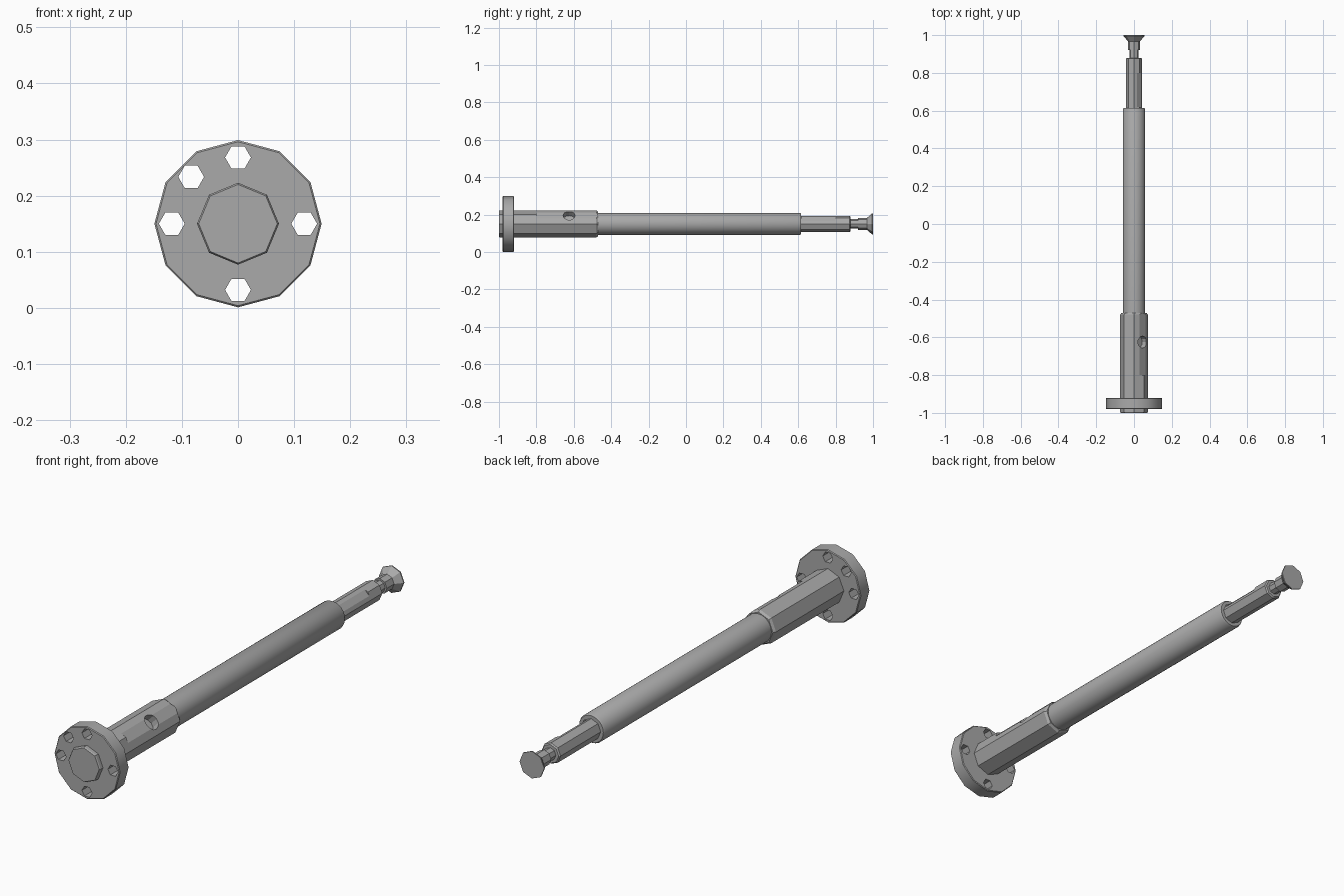
import bpy, bmesh, math
from mathutils import Vector, Matrix

if "Cube" in bpy.data.objects:
    bpy.data.objects.remove(bpy.data.objects["Cube"])

AXIS_Z = 0.15

steel = bpy.data.materials.new("grey_steel")
steel.use_nodes = True
colour = (0.4, 0.4, 0.4, 1)
steel.diffuse_color = colour
steel.node_tree.nodes["Principled BSDF"].inputs["Base Color"].default_value = colour


def add_object(name, bm):
    bmesh.ops.recalc_face_normals(bm, faces=bm.faces)
    mesh = bpy.data.meshes.new(name)
    bm.to_mesh(mesh)
    bm.free()
    mesh.materials.append(steel)
    obj = bpy.data.objects.new(name, mesh)
    bpy.context.collection.objects.link(obj)
    return obj


def turned(name, profile, sides):
    """Solid of rings (y, radius) around the shaft axis, one vertex at the top."""
    bm = bmesh.new()
    rings = []
    for y, r in profile:
        angles = [math.tau * i / sides for i in range(sides)]
        rings.append([bm.verts.new((r * math.sin(a), y, AXIS_Z + r * math.cos(a))) for a in angles])
    for a, b in zip(rings, rings[1:]):
        for i in range(sides):
            j = (i + 1) % sides
            bm.faces.new((a[i], a[j], b[j], b[i]))
    bm.faces.new(rings[0])
    bm.faces.new(rings[-1])
    return add_object(name, bm)


def cylinder_cutter(name, centre, direction, radius, depth, sides):
    bm = bmesh.new()
    turn = Vector(direction).to_track_quat("Z", "Y").to_matrix().to_4x4()
    bmesh.ops.create_cone(bm, cap_ends=True, segments=sides, radius1=radius, radius2=radius,
                          depth=depth, matrix=Matrix.Translation(centre) @ turn)
    return add_object(name, bm)


def flat_cutter(name, y0, y1, distance, angle):
    """Box that leaves a flat at the given distance from the axis."""
    bm = bmesh.new()
    size = 0.2
    out = distance + size / 2
    place = Matrix.Translation((out * math.cos(angle), (y0 + y1) / 2, AXIS_Z + out * math.sin(angle)))
    turn = Matrix.Rotation(-angle, 4, "Y")
    bmesh.ops.create_cube(bm, size=1, matrix=place @ turn @ Matrix.Diagonal((size, y1 - y0, size, 1)))
    return add_object(name, bm)


def cut(obj, cutters):
    bpy.context.view_layer.objects.active = obj
    for c in cutters:
        mod = obj.modifiers.new("cut", "BOOLEAN")
        mod.operation = "DIFFERENCE"
        mod.solver = "EXACT"
        mod.object = c
        bpy.ops.object.modifier_apply(modifier=mod.name)
        bpy.data.objects.remove(c)


def smooth(obj, degrees):
    bpy.ops.object.select_all(action="DESELECT")
    obj.select_set(True)
    bpy.context.view_layer.objects.active = obj
    bpy.ops.object.shade_smooth_by_angle(angle=math.radians(degrees))


# Mounting flange with five bolt holes
flange = turned("flange", [(-0.98, 0.146), (-0.977, 0.149), (-0.923, 0.149), (-0.92, 0.146)], 12)
holes = []
for deg in (0, 90, 135, 180, 270):
    a = math.radians(deg)
    centre = (0.118 * math.cos(a), -0.95, AXIS_Z + 0.118 * math.sin(a))
    holes.append(cylinder_cutter("bolt_hole", centre, (0, 1, 0), 0.023, 0.2, 6))
    holes[-1].data.transform(Matrix.Translation(centre) @ Matrix.Rotation(math.radians(30), 4, "Y")
                             @ Matrix.Translation(-Vector(centre)))
cut(flange, holes)
smooth(flange, 35)

# Octagonal hub with a flat and a cross hole on the upper left side
hub = turned("hub", [(-1.0, 0.07), (-0.995, 0.073), (-0.48, 0.073), (-0.47, 0.066)], 8)
diag = Vector((1, 0, 1)).normalized()
flat = flat_cutter("hub_flat", -0.8, -0.46, 0.064, math.pi / 4)
cross_hole = cylinder_cutter("cross_hole", Vector((0, -0.625, AXIS_Z)) + diag * 0.07, diag, 0.032, 0.08, 12)
cut(hub, [flat, cross_hole])

# Long round shaft
shaft = turned("shaft", [(-0.48, 0.059), (0.608, 0.059), (0.615, 0.055)], 24)
smooth(shaft, 30)

# Narrow octagonal rod with a shallow flat
rod = turned("rod", [(0.6, 0.043), (0.875, 0.043), (0.88, 0.038)], 8)
cut(rod, [flat_cutter("rod_flat", 0.62, 0.8, 0.037, math.pi / 4)])

# Neck, collar and flared tip
turned("neck", [(0.87, 0.025), (0.93, 0.025)], 8)
turned("collar", [(0.92, 0.032), (0.975, 0.032)], 8)
turned("flared_tip", [(0.965, 0.03), (0.995, 0.056), (1.0, 0.056)], 8)
